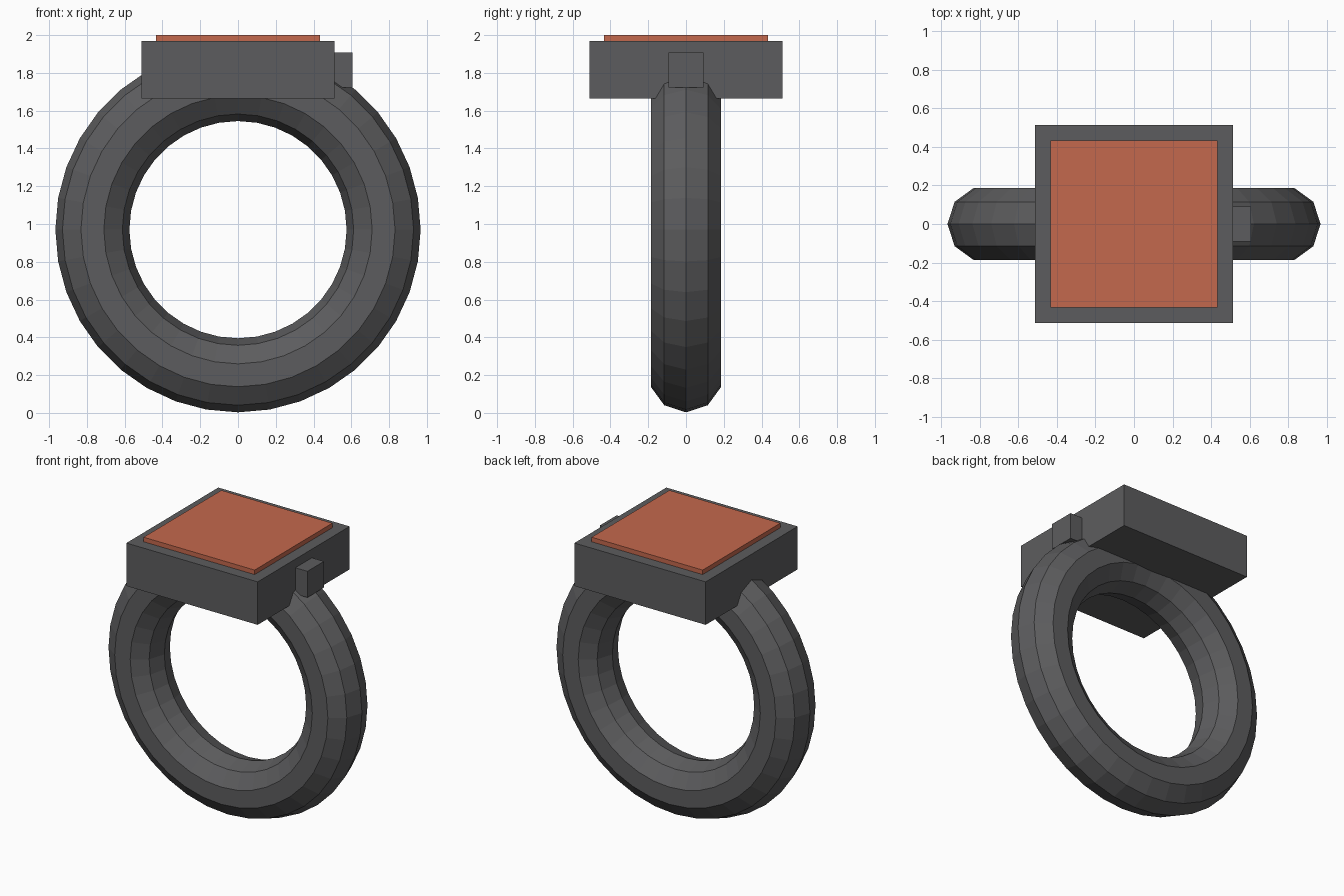
import bpy
import math

cube = bpy.data.objects.get("Cube")
if cube:
    bpy.data.objects.remove(cube, do_unlink=True)


def make_material(name, rgb):
    mat = bpy.data.materials.new(name)
    mat.use_nodes = True
    color = (*rgb, 1.0)
    mat.diffuse_color = color
    mat.node_tree.nodes["Principled BSDF"].inputs["Base Color"].default_value = color
    return mat


dark_grey = make_material("dark grey", (0.108, 0.108, 0.112))
orange = make_material("burnt orange", (0.55, 0.138, 0.074))


def add_box(name, low, high, mat):
    """Box spanning two opposite corners."""
    centre = [(a + b) / 2 for a, b in zip(low, high)]
    bpy.ops.mesh.primitive_cube_add(size=1, location=centre)
    obj = bpy.context.object
    obj.name = name
    obj.scale = [b - a for a, b in zip(low, high)]
    bpy.ops.object.transform_apply(location=False, rotation=False, scale=True)
    obj.data.materials.append(mat)
    return obj


# Band: faceted upright ring
bpy.ops.mesh.primitive_torus_add(
    major_segments=36, minor_segments=10, major_radius=0.771, minor_radius=0.196,
    location=(0, 0, 0.97), rotation=(math.pi / 2, 0, 0))
band = bpy.context.object
band.name = "band"
bpy.ops.object.transform_apply(location=False, rotation=True, scale=False)
bpy.ops.object.shade_flat()
band.data.materials.append(dark_grey)

# Square case on top of the band
add_box("case", (-0.512, -0.512, 1.665), (0.512, 0.512, 1.968), dark_grey)

# Raised face plate
add_box("face_plate", (-0.433, -0.433, 1.95), (0.433, 0.433, 2.0), orange)

# Side button on the left of the case
add_box("side_button", (0.42, -0.092, 1.722), (0.606, 0.092, 1.907), dark_grey)
